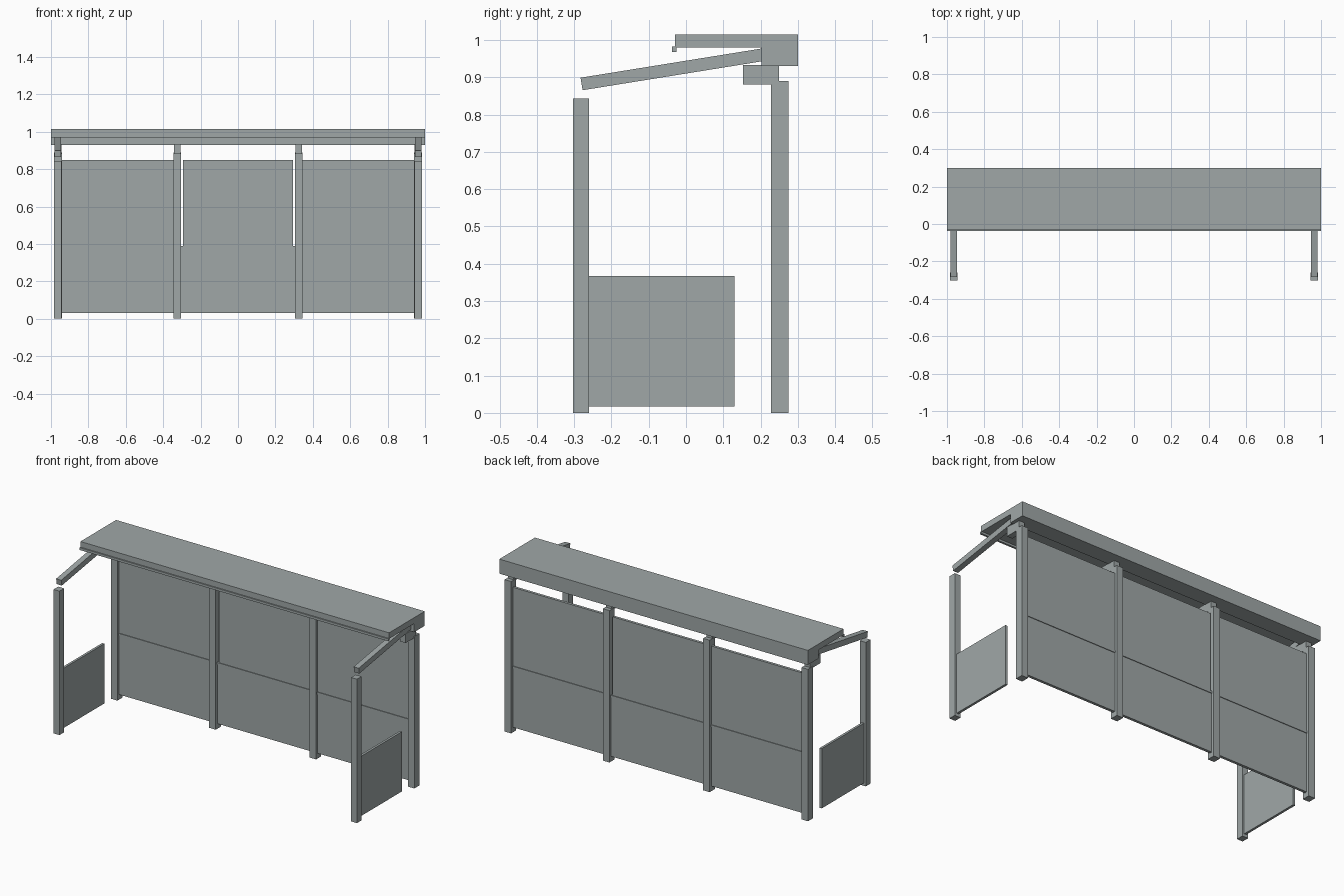
import bpy
import math
from mathutils import Vector

if "Cube" in bpy.data.objects:
    bpy.data.objects.remove(bpy.data.objects["Cube"], do_unlink=True)

# Single painted-metal colour
grey = bpy.data.materials.new("cool_grey_metal")
grey.use_nodes = True
grey.diffuse_color = (0.35, 0.39, 0.39, 1)
grey.node_tree.nodes["Principled BSDF"].inputs["Base Color"].default_value = grey.diffuse_color


def box(name, x, y, z):
    """Box spanning the given (low, high) ranges."""
    spans = (x, y, z)
    bpy.ops.mesh.primitive_cube_add(size=1, location=[sum(s) / 2 for s in spans])
    ob = bpy.context.object
    ob.name = name
    ob.scale = [s[1] - s[0] for s in spans]
    bpy.ops.object.transform_apply(location=False, rotation=False, scale=True)
    ob.data.materials.append(grey)
    return ob


def around(centre, width):
    return (centre - width / 2, centre + width / 2)


# Roof: thin slab, deep rear beam and a small front drip edge
box("roof_slab", (-1, 1), (-0.03, 0.30), (0.98, 1.015))
box("roof_rear_beam", (-1, 1), (0.203, 0.30), (0.93, 0.98))
box("roof_drip_edge", (-1, 1), (-0.037, -0.025), (0.968, 0.982))

# Rear posts, each with a bracket carrying the roof
for i, x in enumerate((-0.962, -0.325, 0.325, 0.962)):
    box(f"rear_post_{i + 1}", around(x, 0.042), (0.228, 0.275), (0, 0.89))
    box(f"roof_bracket_{i + 1}", around(x, 0.036), (0.153, 0.25), (0.88, 0.933))

# Rear wall: lower and upper panels divided by a slim rail
bays = {"right": (-0.943, -0.345), "middle": (-0.305, 0.305), "left": (0.345, 0.943)}
for side, span in bays.items():
    box(f"lower_panel_{side}", span, (0.243, 0.259), (0.03, 0.377))
    box(f"middle_rail_{side}", span, (0.239, 0.263), (0.377, 0.39))
    upper = (-0.294, 0.294) if side == "middle" else span
    box(f"upper_panel_{side}", upper, (0.243, 0.259), (0.39, 0.85))

# Ends: front post, low side screen and sloping arm up to the roof
arm_start, arm_end = Vector((0, -0.28, 0.882)), Vector((0, 0.21, 0.961))
arm = arm_end - arm_start
for side, s in (("right", -1), ("left", 1)):
    x = 0.964 * s
    box(f"front_post_{side}", around(x, 0.038), (-0.303, -0.26), (0, 0.843))
    box(f"side_screen_{side}", around(x, 0.014), (-0.26, 0.13), (0.017, 0.367))
    mid = (arm_start + arm_end) / 2
    ob = box(f"roof_arm_{side}", around(x, 0.033), around(mid.y, arm.length), around(mid.z, 0.034))
    ob.rotation_euler.x = math.atan2(arm.z, arm.y)
